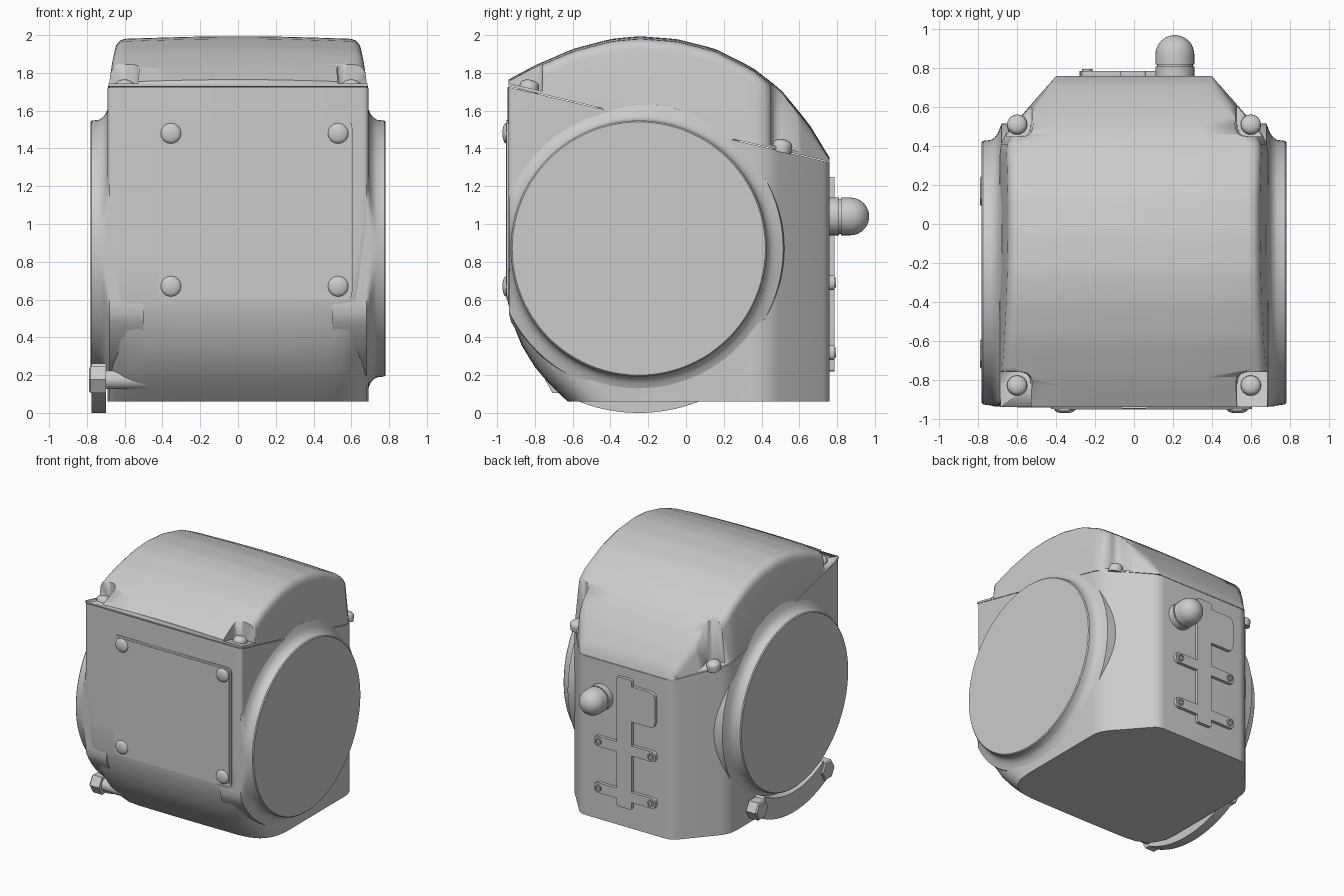
import bpy, bmesh, math
from mathutils import Vector

if "Cube" in bpy.data.objects:
    bpy.data.objects.remove(bpy.data.objects["Cube"])

grey = bpy.data.materials.new("warm_grey")
grey.use_nodes = True
COLOUR = (0.6, 0.6, 0.6, 1)
grey.diffuse_color = COLOUR
grey.node_tree.nodes["Principled BSDF"].inputs["Base Color"].default_value = COLOUR

CY, CZ, R = -0.25, 0.87, 0.675      # side boss centre and radius


def seam(y):
    """Height of the sloping joint between body and cover."""
    return 1.725 - 0.235 * (y + 0.94)


def interp(table, v):
    for (a, fa), (b, fb) in zip(table, table[1:]):
        if v <= b:
            return fa + (fb - fa) * (v - a) / (b - a)
    return table[-1][1]


def rounded(poly, cuts, n=5, closed=True):
    """Round polygon corners, cutting each one back by its given distance."""
    out = []
    for i, p in enumerate(poly):
        p, c = Vector(p), cuts[i]
        if c == 0 or (not closed and i in (0, len(poly) - 1)):
            out.append(p)
            continue
        a = p + (Vector(poly[i - 1]) - p).normalized() * c
        b = p + (Vector(poly[(i + 1) % len(poly)]) - p).normalized() * c
        for k in range(n + 1):
            t = k / n
            out.append(a * (1 - t) ** 2 + p * 2 * t * (1 - t) + b * t * t)
    return out


def make(name, bm, smooth=True, angle=35):
    bmesh.ops.recalc_face_normals(bm, faces=bm.faces)
    me = bpy.data.meshes.new(name)
    bm.to_mesh(me)
    bm.free()
    ob = bpy.data.objects.new(name, me)
    bpy.context.collection.objects.link(ob)
    me.materials.append(grey)
    if smooth:
        shade(ob, angle)
    return ob


def shade(ob, angle=35):
    bpy.ops.object.select_all(action='DESELECT')
    ob.select_set(True)
    bpy.context.view_layer.objects.active = ob
    bpy.ops.object.shade_smooth_by_angle(angle=math.radians(angle))


def loft(name, rings, **kw):
    """Skin a list of equal closed rings and cap both ends."""
    bm = bmesh.new()
    vs = [[bm.verts.new(p) for p in ring] for ring in rings]
    for a, b in zip(vs, vs[1:]):
        for i in range(len(a)):
            j = (i + 1) % len(a)
            bm.faces.new((a[i], a[j], b[j], b[i]))
    bm.faces.new(vs[0])
    bm.faces.new(vs[-1])
    return make(name, bm, **kw)


def revolve(name, profile, centre, axis, n=32, **kw):
    """Turn (distance, radius) pairs about an axis through a centre."""
    axis = Vector(axis)
    turn = axis.to_track_quat('Z', 'Y')
    rings = [[Vector(centre) + turn @ Vector((r * math.cos(a), r * math.sin(a), d))
              for a in (math.tau * k / n for k in range(n))] for d, r in profile]
    return loft(name, rings, **kw)


def plate(name, outline, y0, y1):
    """Flat x-z plate between two depths."""
    return loft(name, [[(x, y, z) for x, z in outline] for y in (y0, y1)])


def rect(x0, x1, z0, z1, cut, n=4):
    return rounded([(x0, z0), (x1, z0), (x1, z1), (x0, z1)], [cut] * 4, n)


def dome(name, centre, axis, r, h, base=0.01):
    steps = [math.radians(a) for a in (0, 25, 45, 65, 82)]
    prof = [(-0.03, r)] + [(base + h * math.sin(a), r * math.cos(a)) for a in steps]
    return revolve(name, prof, centre, axis, 16)


# Body: stacked plans with a curved underside at the front and clipped rear corners
front = [(0.06, -0.62), (0.15, -0.715), (0.25, -0.8), (0.36, -0.865),
         (0.48, -0.913), (0.6, -0.94), (1, -0.94)]
corner = [(0.06, 0.25), (0.3, 0.22), (0.6, 0.1), (1, 0.03)]
rings = []
for z in [0.06 + 0.06 * k for k in range(10)] + [0.8, 1, 1.2, None]:
    h = 1.2 if z is None else z
    f, c = interp(front, h), interp(corner, h)
    plan = rounded([(-0.69, f), (0, f - 0.008), (0.69, f), (0.69, 0.43), (0.4, 0.76),
                    (-0.4, 0.76), (-0.69, 0.43)], [c, 0.3, c, 0.08, 0.05, 0.05, 0.08])
    rings.append([(p.x, p.y, seam(p.y) if z is None else z) for p in plan])
loft("body", rings)

# Round side bosses, flared where they meet the body
flare = [(0.5, 0.78), (0.68, 0.765), (0.69, 0.74), (0.7, 0.715), (0.715, 0.695),
         (0.735, 0.682), (0.775, 0.677), (0.782, R - 0.005)]
for side, label in ((1, "left"), (-1, "right")):
    boss = revolve(label + "_boss", flare, (0, CY, CZ), (side, 0, 0), 96)
    for v in boss.data.vertices:
        v.co.y = max(v.co.y, -0.937)

# Arched cover, lofted from front to back
arch = [(-0.94, 1.77), (-0.8, 1.845), (-0.6, 1.932), (-0.4, 1.985), (-0.25, 2.0),
        (-0.05, 1.985), (0.15, 1.935), (0.35, 1.835), (0.5, 1.72), (0.65, 1.54), (0.76, 1.36)]
width = [(-0.94, 0.688), (0.4, 0.688), (0.46, 0.655), (0.76, 0.4)]
rings = []
for k in range(35):
    y = -0.94 + 1.7 * k / 34
    zb, zt, w = seam(y) + 0.004, interp(arch, y), interp(width, y)
    top = w - 0.1 * (zt - zb)
    c = min(0.06, 0.4 * (zt - zb))
    sec = rounded([(-w, zb), (-top, zt - 0.02), (0, zt), (top, zt - 0.02), (w, zb)],
                  [0, c, 0.35, c, 0], 5, False)
    rings.append([(p.x, y, p.y) for p in sec])
cover = loft("cover", rings)

# Corner pockets in the cover, each with a screw
for side in (1, -1):
    for y0, y1, sy in ((-1.2, -0.76, -0.83), (0.45, 1.0, 0.51)):
        plan = rounded([(0.53 * side, y0), (1 * side, y0), (1 * side, y1), (0.53 * side, y1)],
                       [0.06] * 4)
        cutter = loft("pocket_cutter", [[(p.x, p.y, seam(p.y) + 0.02) for p in plan],
                                        [(p.x - 0.03 * side, p.y, 2.2) for p in plan]])
        cutter.hide_render = True
        cutter.hide_viewport = True
        mod = cover.modifiers.new("pocket", 'BOOLEAN')
        mod.operation, mod.solver, mod.object = 'DIFFERENCE', 'EXACT', cutter
        dome("cover_screw", (0.6 * side, sy, seam(sy) + 0.025), (0, 0.23, 1), 0.052, 0.03)

# Front inspection plate with a rim and four screws
plate("front_plate_rim", rect(-0.425, 0.605, 0.6, 1.55, 0.04), -0.93, -0.949)
plate("front_plate", rect(-0.41, 0.59, 0.615, 1.535, 0.03), -0.93, -0.953)
for x in (-0.355, 0.53):
    for z in (0.67, 1.48):
        dome("front_screw", (x, -0.95, z), (0, -1, 0), 0.055, 0.02, 0.002)

# Rear bracket: spine, upper pad and two cross arms with screw bosses
plate("rear_spine", rect(-0.07, 0.06, 0.22, 1.25, 0.015), 0.75, 0.785)
plate("rear_pad", rect(-0.275, -0.03, 0.92, 1.2, 0.05), 0.75, 0.785)
for z in (0.32, 0.69):
    plate("rear_arm", rect(-0.28, 0.26, z - 0.04, z + 0.04, 0.035), 0.75, 0.785)
    for x in (-0.24, 0.22):
        revolve("rear_rivet", [(0, 0.026), (0.035, 0.026), (0.035, 0.016), (0.025, 0.016)],
                (x, 0.76, z), (0, 1, 0), 16)

# Rear cable plug with a rounded end
plug = [(0, 0.1), (0.05, 0.1), (0.05, 0.092), (0.06, 0.092), (0.06, 0.1), (0.11, 0.1)]
plug += [(0.11 + 0.1 * math.sin(a), 0.1 * math.cos(a))
         for a in (math.radians(12 * k) for k in range(1, 8))]
revolve("rear_plug", plug, (0.21, 0.76, 1.04), (0, 1, 0), 32)

# Curved clamp below the right boss, held by a hex bolt at each end
SPREAD = math.radians(31)
arc = [SPREAD * (k / 12 - 1) for k in range(25)]
outline = [(0.87, a) for a in arc] + [(0.71, a) for a in reversed(arc)]
loft("clamp", [[(x, CY + r * math.sin(a), CZ - r * math.cos(a)) for r, a in outline]
               for x in (-0.7, -0.775)])
for s in (-1, 1):
    at = (0, CY + 0.81 * math.sin(s * SPREAD), CZ - 0.81 * math.cos(SPREAD))
    revolve("clamp_bolt", [(0.7, 0.08), (0.78, 0.08), (0.79, 0.07)], at, (-1, 0, 0), 6, smooth=False)
    revolve("clamp_stud", [(0.45, 0.05), (0.71, 0.05)], at, (-1, 0, 0), 20)
